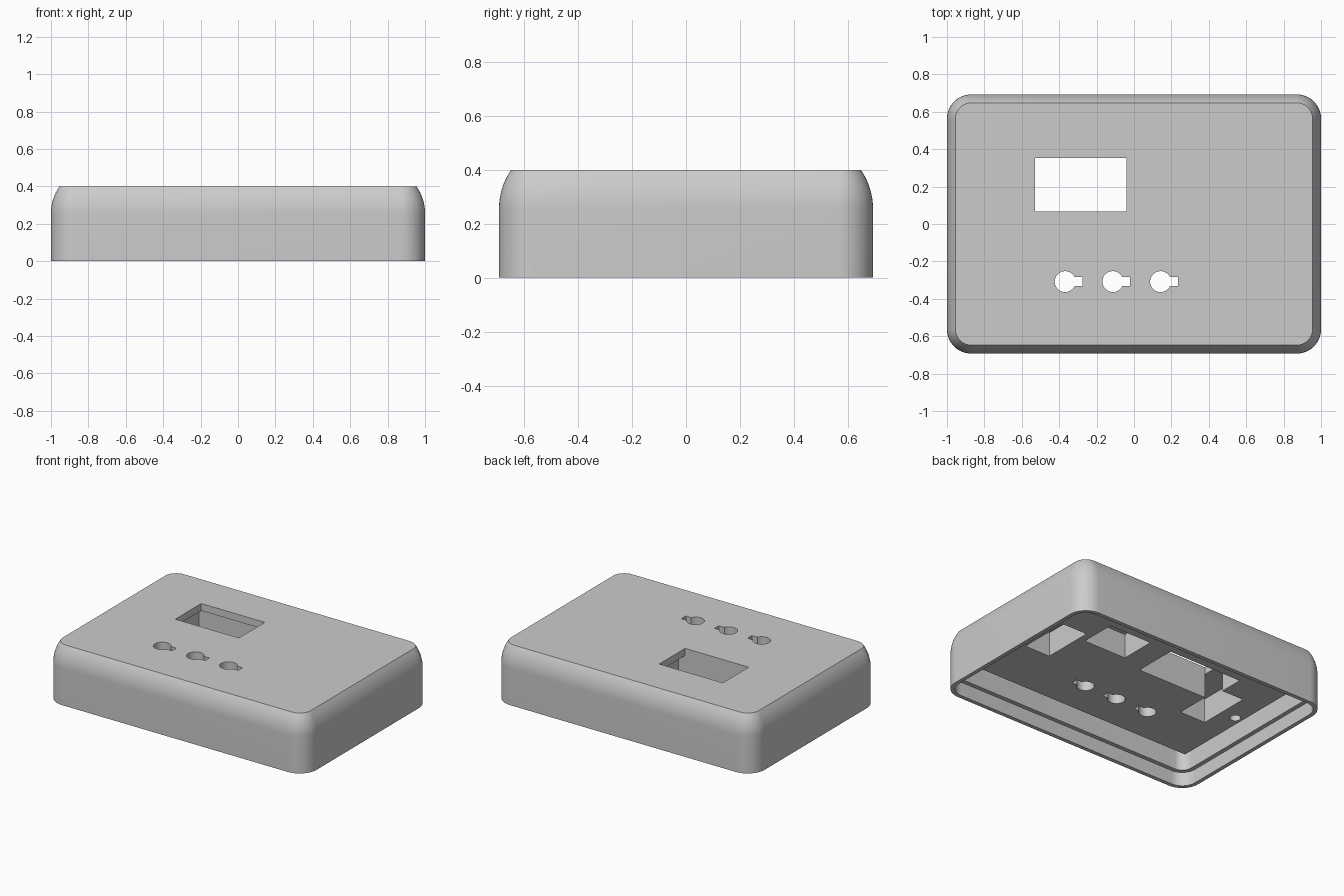
import bpy, bmesh
from math import sin, cos, pi, radians, sqrt

old = bpy.data.objects.get("Cube")
if old:
    bpy.data.objects.remove(old, do_unlink=True)

# Single plain plastic colour
grey = bpy.data.materials.new("light_grey_plastic")
grey.use_nodes = True
colour = (0.6, 0.6, 0.6, 1)
grey.diffuse_color = colour
grey.node_tree.nodes["Principled BSDF"].inputs["Base Color"].default_value = colour

HALF_X, HALF_Y, TOP = 1.0, 0.693, 0.4
CORNER, STEPS = 0.13, 12
SLAB, LIP = 0.18, 0.35


def make_object(name, bm):
    bmesh.ops.recalc_face_normals(bm, faces=bm.faces)
    mesh = bpy.data.meshes.new(name)
    bm.to_mesh(mesh)
    bm.free()
    obj = bpy.data.objects.new(name, mesh)
    mesh.materials.append(grey)
    bpy.context.collection.objects.link(obj)
    return obj


def rounded_ring(bm, inset, z):
    """Rounded rectangle of vertices, offset inwards from the outline."""
    r = CORNER - inset
    cx, cy = HALF_X - CORNER, HALF_Y - CORNER
    ring = []
    for q, (sx, sy) in enumerate(((1, 1), (-1, 1), (-1, -1), (1, -1))):
        for i in range(STEPS + 1):
            a = (q + i / STEPS) * pi / 2
            ring.append(bm.verts.new((sx * cx + r * cos(a), sy * cy + r * sin(a), z)))
    return ring


def prism(name, outline, z0, z1):
    """Straight extrusion of a flat outline."""
    bm = bmesh.new()
    low = [bm.verts.new((x, y, z0)) for x, y in outline]
    high = [bm.verts.new((x, y, z1)) for x, y in outline]
    bm.faces.new(low)
    bm.faces.new(high)
    for i in range(len(low)):
        j = (i + 1) % len(low)
        bm.faces.new((low[i], low[j], high[j], high[i]))
    return make_object(name, bm)


def box(name, x0, x1, y0, y1, z0, z1):
    return prism(name, [(x0, y0), (x1, y0), (x1, y1), (x0, y1)], z0, z1)


def combine(target, tool, operation):
    """Apply a boolean with the tool object, then discard the tool."""
    tool.hide_render = True
    mod = target.modifiers.new("combine", "BOOLEAN")
    mod.operation = operation
    mod.solver = "EXACT"
    mod.object = tool
    bpy.context.view_layer.objects.active = target
    bpy.ops.object.modifier_apply(modifier=mod.name)
    bpy.data.objects.remove(tool, do_unlink=True)


# Case: hollow shell with stepped rim and curved shoulder, one closed loft
R, SHOULDER = 0.255, 0.255
profile = [(0.058, LIP), (0.058, 0.097), (0.028, 0.097), (0.028, 0), (0, 0)]
for i in range(9):
    dz = (TOP - SHOULDER) * i / 8
    profile.append((R - sqrt(R * R - dz * dz), SHOULDER + dz))
bm = bmesh.new()
rings = [rounded_ring(bm, inset, z) for inset, z in profile]
for a, b in zip(rings, rings[1:]):
    for i in range(len(a)):
        j = (i + 1) % len(a)
        bm.faces.new((a[i], a[j], b[j], b[i]))
bm.faces.new(rings[0])
bm.faces.new(rings[-1])
case = make_object("case", bm)

# Thick square-cornered mounting slab hanging under the top
combine(case, box("mounting_slab", -0.895, 0.895, -0.565, 0.565, SLAB, LIP + 0.02), "UNION")

# Display window, its wider pocket, and the other pockets in the slab
under = SLAB - 0.05
cutters = [
    box("window_cut", -0.53, -0.04, 0.067, 0.352, under, TOP + 0.1),
    box("window_pocket_cut", -0.56, 0.01, 0.067, 0.37, under, LIP),
    box("centre_pocket_cut", 0.18, 0.51, 0.125, 0.375, under, LIP),
    box("left_pocket_cut", 0.56, 0.755, -0.165, 0.2, under, LIP),
    box("right_pocket_cut", -0.73, -0.53, -0.175, 0.2, under, LIP),
]

# Keyhole-shaped button openings
radius, slot, reach = 0.056, 0.024, 0.092
for n in range(3):
    cx, cy = -0.368 + n * 0.255, -0.308
    start = radians(25.4)
    outline = [(cx + reach, cy - slot), (cx + reach, cy + slot)]
    for i in range(33):
        a = start + (2 * pi - 2 * start) * i / 32
        outline.append((cx + radius * cos(a), cy + radius * sin(a)))
    cutters.append(prism("keyhole_cut", outline, under, TOP + 0.1))

# Small blind peg hole
angles = [i * pi / 12 for i in range(24)]
peg = [(-0.842 + 0.035 * cos(a), -0.01 + 0.035 * sin(a)) for a in angles]
cutters.append(prism("peg_hole_cut", peg, under, LIP))

for cutter in cutters:
    combine(case, cutter, "DIFFERENCE")

# Smooth rounded walls, crisp edges
bpy.ops.object.select_all(action="DESELECT")
case.select_set(True)
bpy.ops.object.shade_smooth_by_angle(angle=radians(28))
